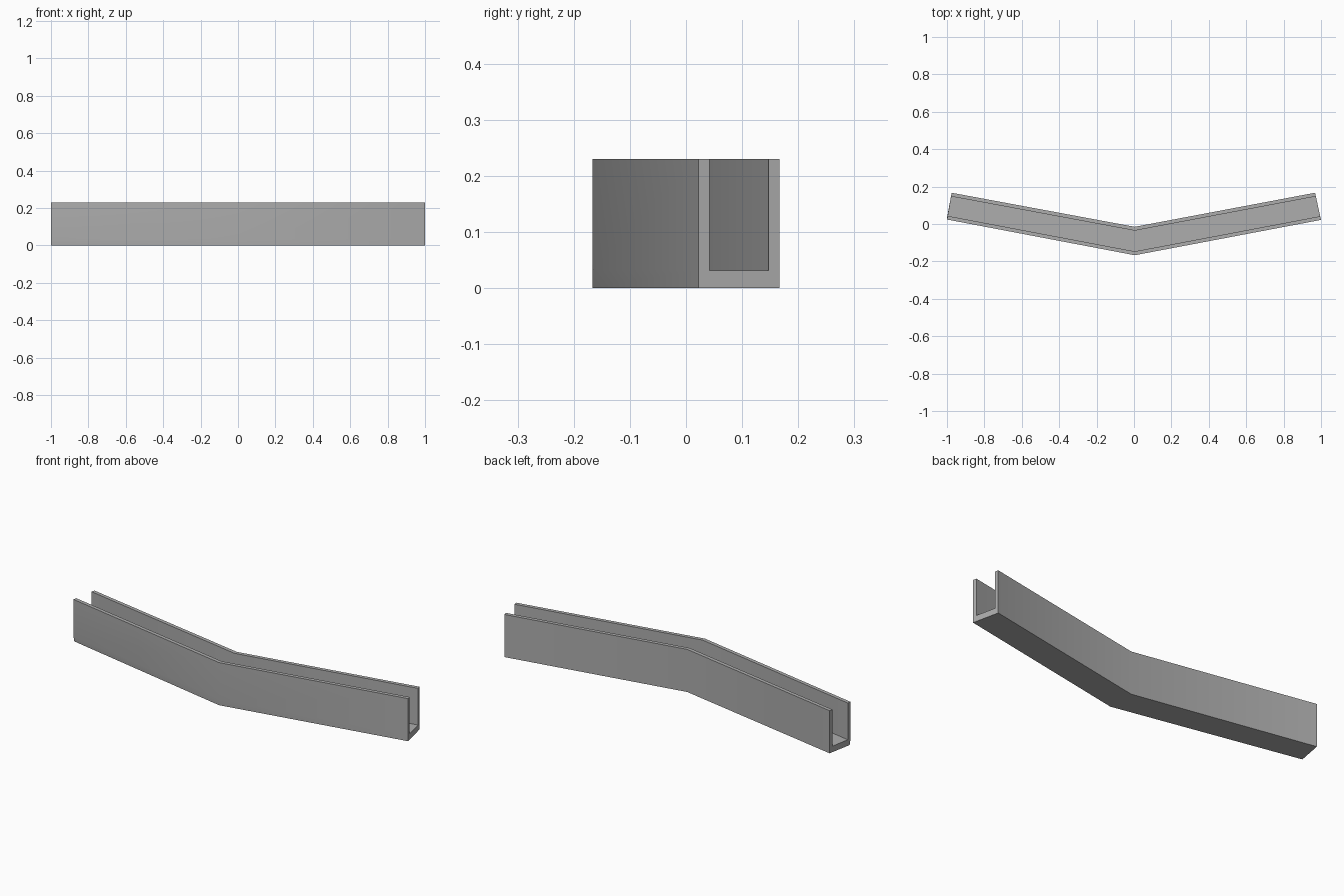
import bpy
import bmesh
import math
from mathutils import Vector

cube = bpy.data.objects.get("Cube")
if cube:
    bpy.data.objects.remove(cube, do_unlink=True)

# Single grey finish
grey = bpy.data.materials.new("plain_grey")
grey.use_nodes = True
color = (0.42, 0.42, 0.42, 1)
grey.diffuse_color = color
grey.node_tree.nodes["Principled BSDF"].inputs["Base Color"].default_value = color

HEIGHT, FLOOR, WALL = 0.23, 0.032, 0.135

# U-shaped section: fraction across the width, height
profile = [(0, 0), (0, FLOOR), (0, HEIGHT), (WALL, HEIGHT), (WALL, FLOOR),
           (1 - WALL, FLOOR), (1 - WALL, HEIGHT), (1, HEIGHT), (1, 0)]

# Stations along the bend: outer front point, outer back point
stations = [((-1, 0.024), (-0.975, 0.167)),
            ((0.004, -0.167), (0.004, -0.015)),
            ((1, 0.022), (0.968, 0.167))]

bm = bmesh.new()
rings = []
for front, back in stations:
    f, b = Vector(front), Vector(back)
    rings.append([bm.verts.new((*f.lerp(b, t), z)) for t, z in profile])

# Slightly tucked lower corner at one end
rings[0][0].co.y += 0.008

# Skin between the stations
n = len(profile)
for r0, r1 in zip(rings, rings[1:]):
    for i in range(n):
        j = (i + 1) % n
        bm.faces.new((r0[i], r1[i], r1[j], r0[j]))

# End caps: front wall, floor, back wall
for ring in (rings[0], rings[-1]):
    for ids in ((1, 2, 3, 4), (0, 1, 4, 5, 8), (5, 6, 7, 8)):
        bm.faces.new([ring[i] for i in ids])
bmesh.ops.recalc_face_normals(bm, faces=bm.faces)

mesh = bpy.data.meshes.new("bent_channel")
bm.to_mesh(mesh)
bm.free()
mesh.materials.append(grey)
channel = bpy.data.objects.new("bent_channel", mesh)
bpy.context.collection.objects.link(channel)

bpy.ops.object.select_all(action="DESELECT")
channel.select_set(True)
bpy.context.view_layer.objects.active = channel
bpy.ops.object.shade_smooth_by_angle(angle=math.radians(30))
